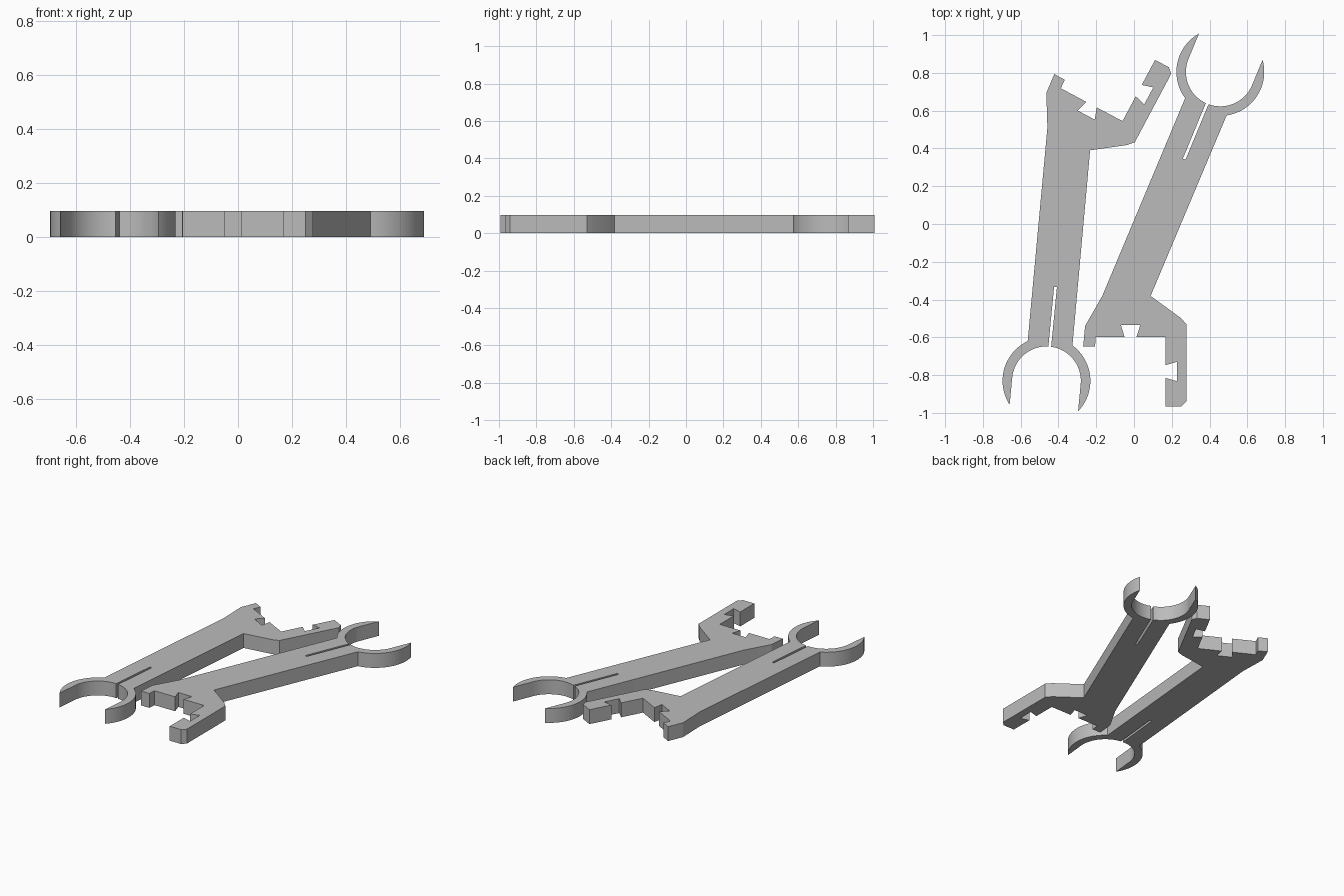
import bpy
import bmesh
import math
from mathutils import Matrix, Vector

if "Cube" in bpy.data.objects:
    bpy.data.objects.remove(bpy.data.objects["Cube"])

THICKNESS = 0.097
OUTER, INNER = 0.2325, 0.182       # clip ring radii
HANDLE_HALF, SLOT_HALF = 0.119, 0.0075
SLOT_END = -0.5                    # slot depth along the handle axis
CENTRE = Vector((0.457, 0.805))
AXIS = Vector((math.cos(math.radians(67.5)), math.sin(math.radians(67.5))))
SIDE = Vector((AXIS.y, -AXIS.x))

grey = bpy.data.materials.new("plain_grey")
grey.use_nodes = True
colour = (0.5, 0.5, 0.5, 1)
grey.diffuse_color = colour
grey.node_tree.nodes["Principled BSDF"].inputs["Base Color"].default_value = colour


def arc(radius, start, end, steps):
    """Points (along axis, sideways) on a ring, angle measured from the handle."""
    angles = [start + (end - start) * i / steps for i in range(steps + 1)]
    return [(-radius * math.cos(a), radius * math.sin(a)) for a in angles]


# Hooked jaw, from the left of the neck round to the right
head = [(-0.168, -0.381), (-0.259, -0.54), (-0.269, -0.648), (-0.206, -0.648),
        (-0.203, -0.598), (-0.05, -0.598), (-0.069, -0.536), (0.033, -0.536),
        (0.013, -0.598), (0.167, -0.598), (0.167, -0.747), (0.227, -0.73),
        (0.227, -0.832), (0.167, -0.815), (0.167, -0.965), (0.25, -0.965),
        (0.277, -0.94), (0.277, -0.53), (0.247, -0.497), (0.088, -0.381)]

# One half of the open ring and slot; the other half is its mirror
half = arc(OUTER, math.asin(HANDLE_HALF / OUTER),
           math.pi - math.asin(INNER / OUTER), 24)
half += arc(INNER, math.pi / 2, math.asin(SLOT_HALF / INNER), 24)
half.append((SLOT_END, SLOT_HALF))
clip = half + [(u, -n) for u, n in reversed(half)]

outline = [Vector(p) for p in head]
outline += [CENTRE + AXIS * u + SIDE * n for u, n in clip]


def make_bracket(name, placement):
    bm = bmesh.new()
    verts = [bm.verts.new(placement @ Vector((p.x, p.y, 0))) for p in outline]
    face = bm.faces.new(verts)
    extruded = bmesh.ops.extrude_face_region(bm, geom=[face])
    top = [v for v in extruded["geom"] if isinstance(v, bmesh.types.BMVert)]
    bmesh.ops.translate(bm, verts=top, vec=(0, 0, THICKNESS))
    bmesh.ops.recalc_face_normals(bm, faces=bm.faces)
    mesh = bpy.data.meshes.new(name)
    bm.to_mesh(mesh)
    bm.free()
    mesh.materials.append(grey)
    obj = bpy.data.objects.new(name, mesh)
    bpy.context.collection.objects.link(obj)
    bpy.ops.object.select_all(action="DESELECT")
    obj.select_set(True)
    bpy.context.view_layer.objects.active = obj
    bpy.ops.object.shade_smooth_by_angle(angle=math.radians(15))


# The second bracket is a mirrored, turned copy of the first
make_bracket("left_bracket", Matrix.Identity(4))
make_bracket("right_bracket",
             Matrix.Translation((-0.489, 0.095, 0))
             @ Matrix.Rotation(math.radians(-28), 4, "Z")
             @ Matrix.Diagonal((1, -1, 1, 1)))
